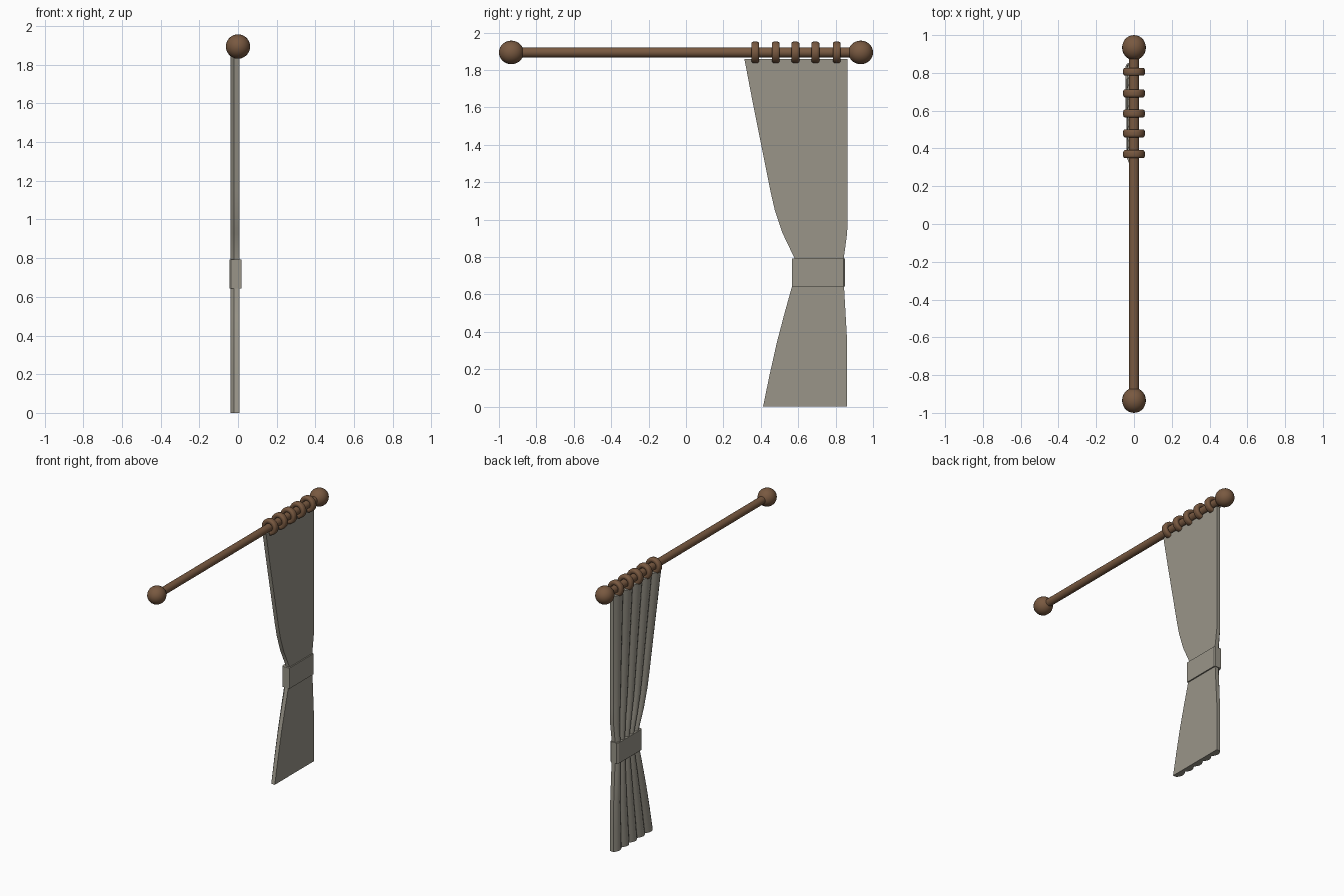
import bpy, bmesh, math

if "Cube" in bpy.data.objects:
    bpy.data.objects.remove(bpy.data.objects["Cube"])

def material(name, rgb):
    m = bpy.data.materials.new(name)
    m.diffuse_color = (*rgb, 1)
    m.use_nodes = True
    m.node_tree.nodes["Principled BSDF"].inputs["Base Color"].default_value = m.diffuse_color
    return m

wood = material("brown_wood", (0.19, 0.10, 0.052))
cloth = material("grey_cloth", (0.32, 0.30, 0.25))
ROD_Z = 1.894

def finish(obj, name, mat, angle=35):
    obj.name = name
    obj.data.materials.append(mat)
    bpy.ops.object.select_all(action='DESELECT')
    obj.select_set(True)
    bpy.context.view_layer.objects.active = obj
    bpy.ops.object.transform_apply(location=False, rotation=True, scale=True)
    bpy.ops.object.shade_smooth_by_angle(angle=math.radians(angle))

def loft(loops, name, mat, closed=False, angle=35):
    """Skin a list of equal-length vertex rings; cap the ends unless closed."""
    bm = bmesh.new()
    rings = [[bm.verts.new(p) for p in loop] for loop in loops]
    n = len(rings[0])
    pairs = list(zip(rings, rings[1:])) + ([(rings[-1], rings[0])] if closed else [])
    for a, b in pairs:
        for i in range(n):
            j = (i + 1) % n
            bm.faces.new((a[i], a[j], b[j], b[i]))
    if not closed:
        bm.faces.new(rings[0])
        bm.faces.new(rings[-1])
    bmesh.ops.recalc_face_normals(bm, faces=bm.faces)
    me = bpy.data.meshes.new(name)
    bm.to_mesh(me)
    bm.free()
    obj = bpy.data.objects.new(name, me)
    bpy.context.collection.objects.link(obj)
    finish(obj, name, mat, angle)

# Rod along y
bpy.ops.mesh.primitive_cylinder_add(vertices=20, radius=0.027, depth=1.84,
                                    location=(0, 0, ROD_Z), rotation=(math.pi / 2, 0, 0))
finish(bpy.context.object, "curtain_rod", wood)

# Ball finials
for side, label in ((-1, "front"), (1, "back")):
    bpy.ops.mesh.primitive_uv_sphere_add(segments=24, ring_count=14, radius=1,
                                         location=(0, side * 0.934, ROD_Z),
                                         rotation=(math.pi / 2, 0, 0))
    bpy.context.object.scale = (0.063, 0.063, 0.066)
    finish(bpy.context.object, "finial_" + label, wood)

# Rings: rounded rectangular section turned about the rod
section = [(0.028, -0.015), (0.034, -0.021), (0.050, -0.021), (0.056, -0.016), (0.058, -0.007),
           (0.058, 0.007), (0.056, 0.016), (0.050, 0.021), (0.034, 0.021), (0.028, 0.015)]
for k, y in enumerate((0.37, 0.48, 0.585, 0.692, 0.806)):
    turns = [2 * math.pi * i / 24 for i in range(24)]
    loft([[(r * math.cos(t), y + d, ROD_Z + r * math.sin(t)) for r, d in section]
          for t in turns], f"ring_{k + 1}", wood, closed=True, angle=50)

# Curtain: flat on +x, five rounded pleats on -x; rows are (z, inner edge y, outer edge y)
rows = [(0, 0.412, 0.862), (0.17, 0.447, 0.862), (0.34, 0.485, 0.862), (0.50, 0.527, 0.853),
        (0.64, 0.566, 0.845), (0.79, 0.582, 0.843), (0.93, 0.515, 0.862), (1.05, 0.475, 0.863),
        (1.15, 0.452, 0.863), (1.40, 0.402, 0.863), (1.62, 0.358, 0.863), (1.86, 0.312, 0.863)]
PLEATS, STEPS = 5, 6
count = PLEATS * STEPS
loops = []
for z, y0, y1 in rows:
    back = [(-0.020 - 0.020 * abs(math.sin(math.pi * i / STEPS)),
             y0 + (y1 - y0) * i / count, z) for i in range(count + 1)]
    loops.append(back + [(0.008, y1, z), (0.008, y0, z)])
loft(loops, "curtain", cloth)

# Tie band around the waist, with chamfered corners
outline = [(-0.045, 0.574), (-0.045, 0.835), (-0.036, 0.850), (0.010, 0.850),
           (0.017, 0.842), (0.017, 0.566), (-0.036, 0.566)]
loft([[(x, y, z) for x, y in outline] for z in (0.642, 0.792)], "tie_band", cloth, angle=30)
